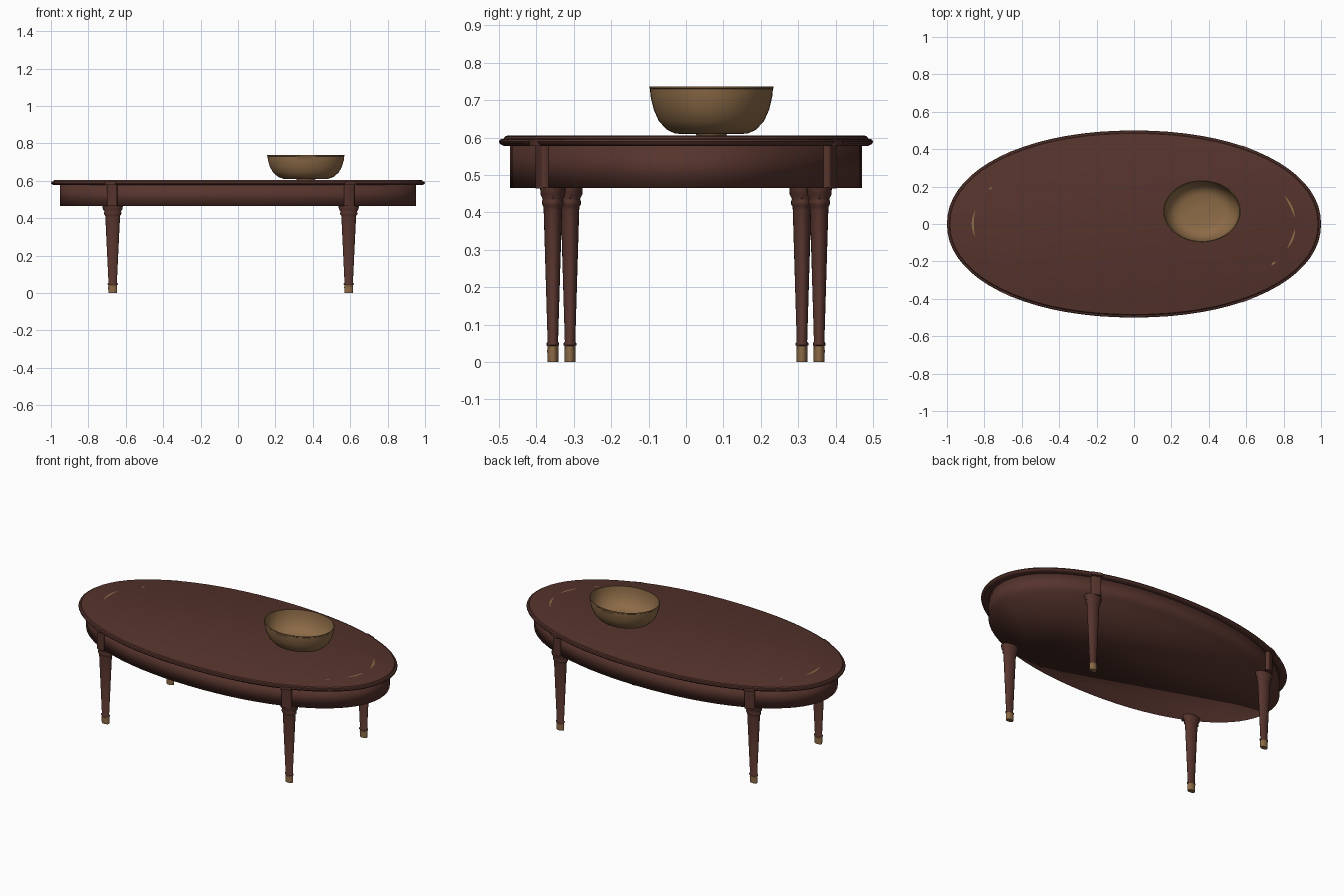
import bpy, bmesh, math
from mathutils import Vector

if "Cube" in bpy.data.objects:
    bpy.data.objects.remove(bpy.data.objects["Cube"])


def material(name, rgb):
    m = bpy.data.materials.new(name)
    m.diffuse_color = (*rgb, 1)
    m.use_nodes = True
    m.node_tree.nodes["Principled BSDF"].inputs["Base Color"].default_value = m.diffuse_color
    return m


WOOD = material("dark mahogany", (0.094, 0.034, 0.026))
BRASS = material("aged brass", (0.265, 0.147, 0.063))


def finish(bm, name, mats, angle=35):
    bmesh.ops.recalc_face_normals(bm, faces=bm.faces)
    mesh = bpy.data.meshes.new(name)
    bm.to_mesh(mesh)
    bm.free()
    ob = bpy.data.objects.new(name, mesh)
    bpy.context.collection.objects.link(ob)
    for m in mats:
        mesh.materials.append(m)
    if angle:
        bpy.ops.object.select_all(action='DESELECT')
        ob.select_set(True)
        bpy.context.view_layer.objects.active = ob
        bpy.ops.object.shade_smooth_by_angle(angle=math.radians(angle))
    return ob


def spow(v, e):
    return math.copysign(abs(v) ** e, v)


def loft(name, rings, mats, n=64, centre=(0, 0), power=2.0, angle=35, brass_below=None):
    """Stack (super)elliptical rings (rx, ry, z) and cap both ends."""
    bm = bmesh.new()
    loops = []
    for rx, ry, z in rings:
        ring = []
        for i in range(n):
            t = 2 * math.pi * i / n
            ring.append(bm.verts.new((centre[0] + rx * spow(math.cos(t), 2 / power),
                                      centre[1] + ry * spow(math.sin(t), 2 / power), z)))
        loops.append(ring)
    bm.faces.new(loops[0])
    bm.faces.new(loops[-1])
    for a, b in zip(loops, loops[1:]):
        for i in range(n):
            j = (i + 1) % n
            bm.faces.new((a[i], a[j], b[j], b[i]))
    if brass_below is not None:
        for f in bm.faces:
            if f.calc_center_median().z < brass_below:
                f.material_index = 1
    return finish(bm, name, mats, angle)


OVAL = 2.1

# Oval top with a stepped, rounded edge (inset, height)
edge = [(0.03, 0.578), (0.012, 0.578), (0.003, 0.583), (0.0, 0.589), (0.003, 0.595),
        (0.012, 0.597), (0.016, 0.603), (0.022, 0.605)]
loft("table_top", [(1 - d, 0.5 - d, z) for d, z in edge], [WOOD], n=72, power=OVAL)

# Apron drum, closed underneath and shaded smoothly round its lower edge
AX, AY = 0.953, 0.47
loft("apron", [(AX, AY, 0.465), (AX, AY, 0.579)], [WOOD], n=72, power=OVAL, angle=180)

# Turned legs (wider across x) with brass feet, plus a post and edge block above each
leg_profile = [(0.0145, 0.0), (0.015, 0.03), (0.0145, 0.043), (0.017, 0.045), (0.017, 0.05),
               (0.014, 0.055), (0.0245, 0.405), (0.025, 0.415), (0.029, 0.422),
               (0.029, 0.429), (0.027, 0.436), (0.033, 0.448), (0.034, 0.466)]
LEG_STRETCH = 1.6


def block(name, x, y, angle, size, z, out):
    """Rounded box set against the apron, turned to face along its normal."""
    bm = bmesh.new()
    bmesh.ops.create_cube(bm, size=1)
    bmesh.ops.scale(bm, vec=size, verts=bm.verts)
    bmesh.ops.bevel(bm, geom=[e for e in bm.edges
                              if abs(e.verts[0].co.z - e.verts[1].co.z) > 0.5 * size[2]],
                    offset=0.008, segments=3, affect='EDGES', profile=0.5)
    ob = finish(bm, name, [WOOD])
    ob.rotation_euler.z = angle
    ob.location = Vector((x + out * math.cos(angle), y + out * math.sin(angle), z))


for side, lx, ly in (("left", -0.670, 0.31), ("right", 0.592, 0.356)):
    for face, s in (("front", -1), ("back", 1)):
        tag = f"{face}_{side}"
        loft(tag + "_leg", [(r * LEG_STRETCH, r, z) for r, z in leg_profile], [WOOD, BRASS],
             n=24, centre=(lx, s * ly), angle=60, brass_below=0.0435)
        ay = s * AY * (1 - abs(lx / AX) ** OVAL) ** (1 / OVAL)
        ang = math.atan2(ay / AY ** 2, lx / AX ** 2)
        block(tag + "_post", lx, ay, ang, (0.03, 0.056, 0.116), 0.522, 0.003)
        block(tag + "_edge_block", lx, ay, ang, (0.05, 0.066, 0.018), 0.587, 0.009)

# Thin-walled oval bowl (scale of rim radius, height)
outer = [(0.24, 0.605), (0.25, 0.609), (0.58, 0.6105), (0.72, 0.621), (0.85, 0.645),
         (0.93, 0.675), (0.98, 0.71), (0.99, 0.73), (1.0, 0.732), (1.0, 0.737)]
inner = [(0.975, 0.737), (0.962, 0.71), (0.91, 0.677), (0.825, 0.648), (0.70, 0.628),
         (0.55, 0.618), (0.2, 0.616)]
loft("bowl", [(0.207 * r, 0.166 * r, z) for r, z in outer + inner], [BRASS], n=48,
     centre=(0.363, 0.068))

# Broken slivers of brass inlay flush with the top
arcs = [(170, 189), (152, 154), (5, 21), (-18, -4), (-31.5, -28.5)]
bm = bmesh.new()
for t0, t1 in arcs:
    steps = 8
    rows = []
    for i in range(steps + 1):
        t = math.radians(t0 + (t1 - t0) * i / steps)
        w = 0.001 + 0.005 * math.sin(math.pi * i / steps)
        rows.append([bm.verts.new(((0.862 + d) * math.cos(t), (0.42 + d) * math.sin(t), 0.6054))
                     for d in (-w, w)])
    for a, b in zip(rows, rows[1:]):
        bm.faces.new((a[0], a[1], b[1], b[0]))
finish(bm, "top_inlay", [BRASS], angle=None)
